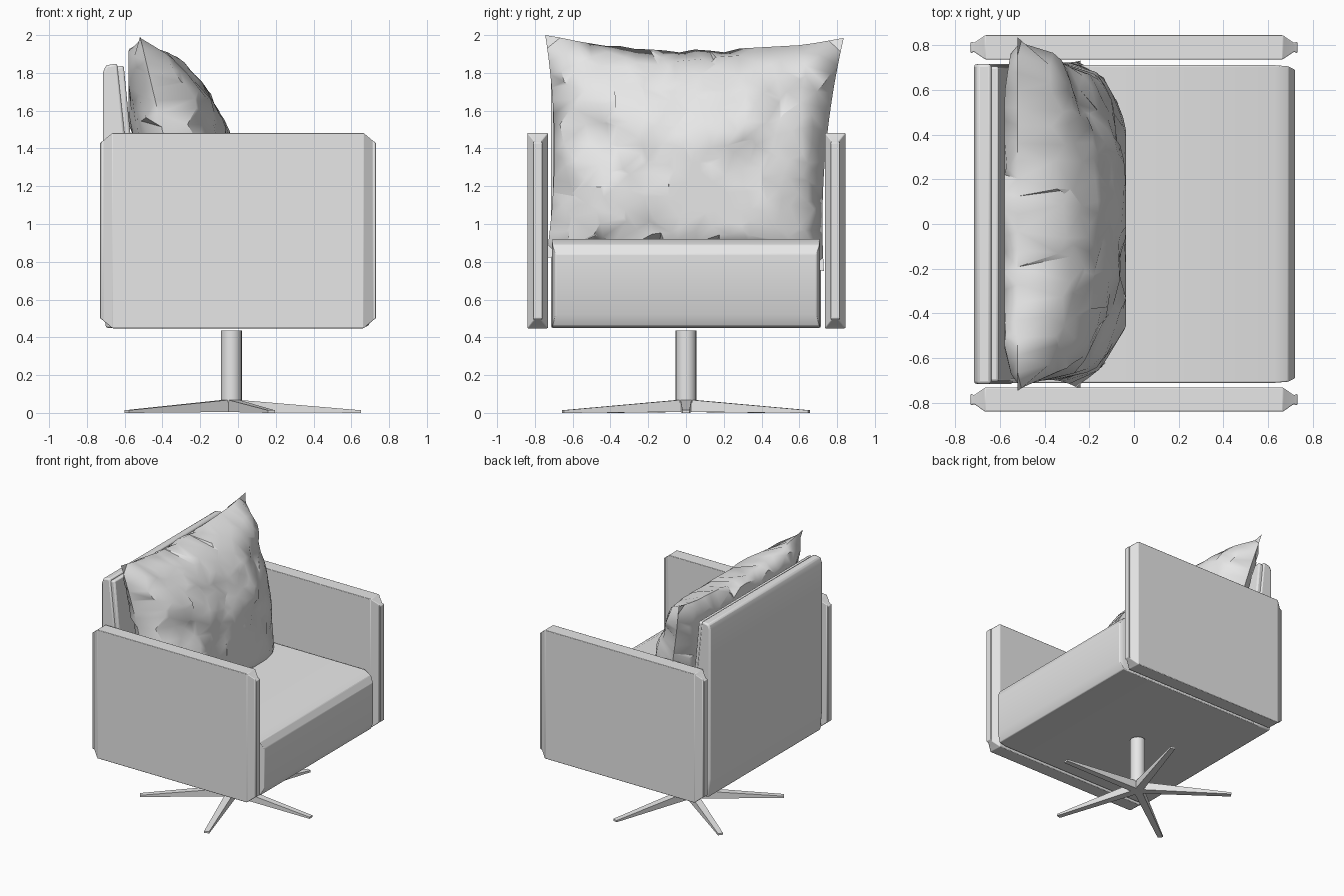
import bpy, bmesh, math, random
from mathutils import Vector, Matrix, noise

random.seed(4)
cube = bpy.data.objects.get("Cube")
if cube:
    bpy.data.objects.remove(cube, do_unlink=True)

grey = bpy.data.materials.new("light_grey")
grey.use_nodes = True
grey.diffuse_color = (0.8, 0.8, 0.8, 1)
grey.node_tree.nodes["Principled BSDF"].inputs["Base Color"].default_value = grey.diffuse_color


def finish(name, bm, angle=30, bevel=0):
    """Turn a bmesh into a shaded object."""
    bmesh.ops.recalc_face_normals(bm, faces=bm.faces)
    mesh = bpy.data.meshes.new(name)
    bm.to_mesh(mesh)
    bm.free()
    mesh.materials.append(grey)
    obj = bpy.data.objects.new(name, mesh)
    bpy.context.collection.objects.link(obj)
    bpy.ops.object.select_all(action='DESELECT')
    obj.select_set(True)
    bpy.context.view_layer.objects.active = obj
    bpy.ops.object.shade_smooth_by_angle(angle=math.radians(angle))
    if bevel:
        mod = obj.modifiers.new("soft_edges", 'BEVEL')
        mod.width, mod.segments, mod.limit_method = bevel, 2, 'ANGLE'
    return obj


def loft(rings):
    """Bridge matching rings of points and cap both ends."""
    bm = bmesh.new()
    loops = [[bm.verts.new(p) for p in ring] for ring in rings]
    for a, b in zip(loops, loops[1:]):
        for i in range(len(a)):
            k = (i + 1) % len(a)
            bm.faces.new((a[i], a[k], b[k], b[i]))
    bm.faces.new(loops[0])
    bm.faces.new(loops[-1])
    return bm


def section(x, y0, y1, z0, z1):
    return [(x, y0, z0), (x, y1, z0), (x, y1, z1), (x, y0, z1)]


# Arms: slabs whose front and rear ends taper into a thin piped rim
half = [(0.665, 0.054, 0.517), (0.715, 0.02, 0.475), (0.73, 0.026, 0.465)]
ends = [(-x, t, h) for x, t, h in reversed(half)] + half
for side, y in (("left", 0.79), ("right", -0.785)):
    finish(side + "_arm", loft([section(x, y - t, y + t, 0.965 - h, 0.965 + h)
                                for x, t, h in ends]), bevel=0.004)

# Seat: deep block with a rolled front edge
seat = [(-0.6, 0.71, 0.45, 0.92), (0.63, 0.71, 0.45, 0.92),
        (0.69, 0.705, 0.46, 0.89), (0.72, 0.69, 0.52, 0.84)]
finish("seat", loft([section(x, -w, w, a, b) for x, w, a, b in seat]), bevel=0.005)

# Backrest: outer shell and a slanted inner pad
shell = [(-0.7, 0.45), (-0.715, 0.6), (-0.715, 1.8), (-0.7, 1.84), (-0.64, 1.85),
         (-0.6, 1.48), (-0.54, 0.9), (-0.54, 0.45)]
pad = [(-0.65, 1.83), (-0.605, 1.84), (-0.57, 1.48), (-0.51, 0.88), (-0.58, 0.88)]
for name, outline, w in (("back_shell", shell, 0.715), ("back_pad", pad, 0.705)):
    finish(name, loft([[(x, y, z) for x, z in outline] for y in (-w, w)]), bevel=0.012)

# Cushion: pinched pillow leaning on the back, with crumpled faces
NU, NV = 20, 17
corner = {"bl": Vector((-0.24, -0.74, 0.82)), "br": Vector((-0.24, 0.73, 0.75)),
          "tl": Vector((-0.52, -0.745, 2.0)), "tr": Vector((-0.52, 0.835, 1.985))}
bm = bmesh.new()
grid = {}
for i in range(NU + 1):
    for j in range(NV + 1):
        rim = i in (0, NU) or j in (0, NV)
        for face in (("front",) if rim else ("front", "back")):
            # Uneven spacing gives irregular creases
            wobble = 0 if rim else 0.6
            u = (i + random.uniform(-wobble, wobble)) / NU
            v = (j + random.uniform(-wobble, wobble)) / NV
            u, v = min(max(u, 0), 1), min(max(v, 0), 1)
            p = (corner["bl"].lerp(corner["br"], u)).lerp(corner["tl"].lerp(corner["tr"], u), v)
            s, t = 2 * u - 1, 2 * v - 1
            p.y -= 0.045 * s * (1 - t * t)
            p.z -= 0.07 * t * (1 - s * s)
            full = (max(1 - s * s, 0) * max(1 - t * t, 0)) ** 0.35
            q = p * 4.5 + Vector((0 if face == "front" else 9, 0, 0))
            fold = 0.07 * noise.noise(q) - 0.05 * abs(noise.noise(q * 1.7)) + 0.012
            if rim:
                p.z += 0.03 * noise.noise(q * 1.5) * (1 - s * s)
            elif face == "front":
                p.x = min(p.x + full * (0.345 + fold), -0.035)
            else:
                p.x = max(p.x - full * (0.16 + 0.5 * fold), -0.58)
            vert = bm.verts.new(p)
            grid[i, j, face] = vert
            if rim:
                grid[i, j, "back"] = vert
for face in ("front", "back"):
    for i in range(NU):
        for j in range(NV):
            bm.faces.new([grid[a, b, face] for a, b in
                          ((i, j), (i + 1, j), (i + 1, j + 1), (i, j + 1))])
bmesh.ops.triangulate(bm, faces=bm.faces)
finish("cushion", bm, angle=45)

# Pedestal column
bm = bmesh.new()
bmesh.ops.create_cone(bm, cap_ends=True, segments=20, radius1=0.055, radius2=0.055, depth=0.375,
                      matrix=Matrix.Translation((-0.035, 0, 0.2475)))
finish("column", bm)

# Hub narrowing to the floor
bm = bmesh.new()
bmesh.ops.create_cone(bm, cap_ends=True, segments=20, radius1=0.035, radius2=0.055, depth=0.06,
                      matrix=Matrix.Translation((-0.035, 0, 0.035)))
finish("hub", bm)

# Five tapered star legs
for n in range(5):
    leg = finish("leg_%d" % (n + 1), loft([section(0.0, -0.03, 0.03, 0.005, 0.072),
                                           section(0.685, -0.019, 0.019, 0, 0.014)]))
    leg.location.x = -0.035
    leg.rotation_euler.z = n * math.tau / 5
